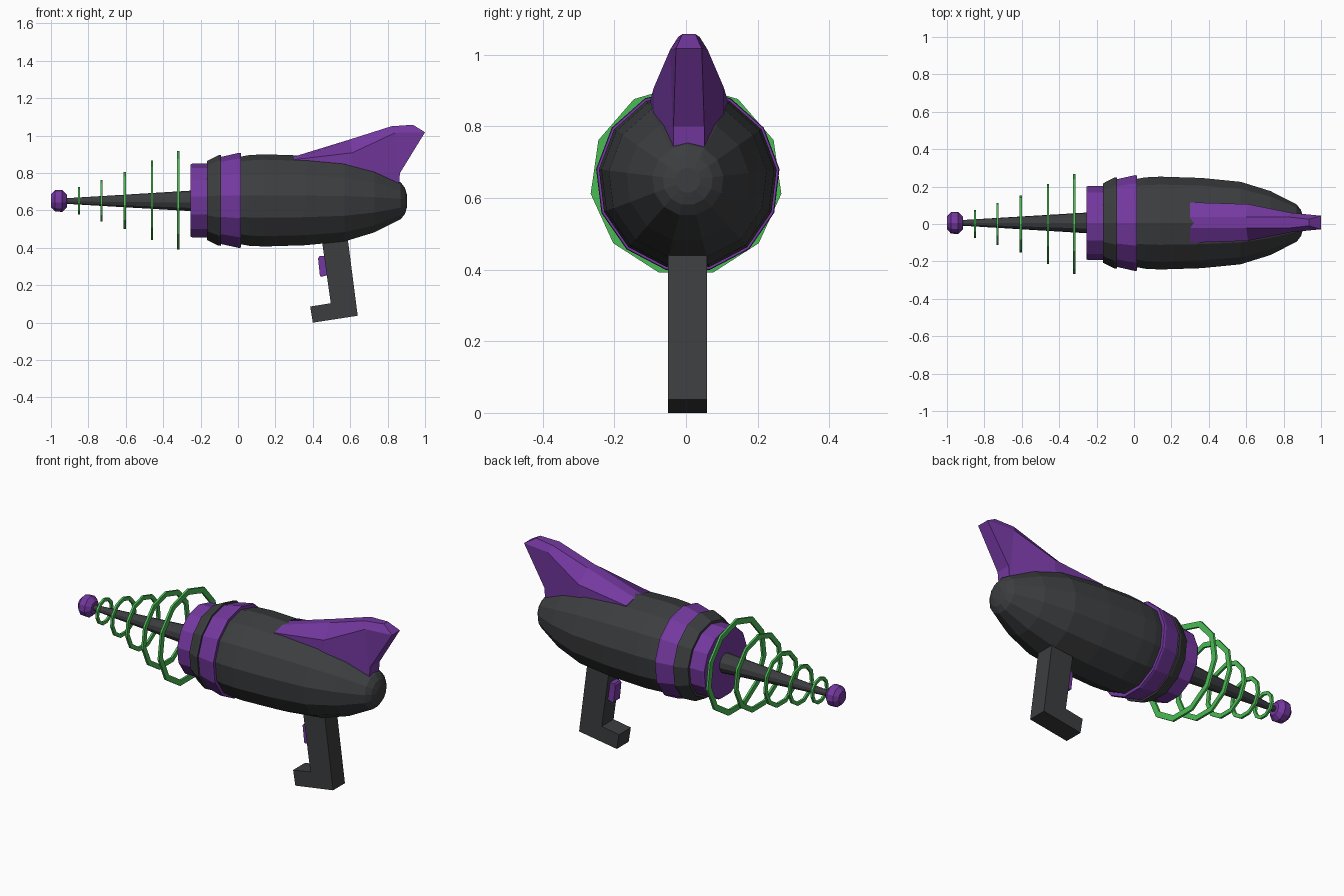
import bpy, bmesh
from math import sin, cos, pi

if "Cube" in bpy.data.objects:
    bpy.data.objects.remove(bpy.data.objects["Cube"])

CY, CZ = 0.005, 0.65          # barrel axis


def material(name, rgb):
    m = bpy.data.materials.new(name)
    m.diffuse_color = (*rgb, 1)
    m.use_nodes = True
    m.node_tree.nodes["Principled BSDF"].inputs["Base Color"].default_value = m.diffuse_color
    return m


GREY = material("dark_grey", (0.045, 0.047, 0.05))
PURPLE = material("purple", (0.175, 0.04, 0.35))
GREEN = material("green", (0.07, 0.5, 0.09))


def make(name, verts, faces, mat):
    me = bpy.data.meshes.new(name)
    me.from_pydata(verts, [], faces)
    bm = bmesh.new()
    bm.from_mesh(me)
    bmesh.ops.recalc_face_normals(bm, faces=bm.faces)
    bm.to_mesh(me)
    bm.free()
    me.materials.append(mat)
    ob = bpy.data.objects.new(name, me)
    bpy.context.collection.objects.link(ob)
    return ob


def lathe(name, profile, sides, mat, closed=False, cy=CY):
    """Revolve (x, radius) points round the barrel axis, one corner on top."""
    verts = [(x, cy + r * sin(2 * pi * k / sides), CZ + r * cos(2 * pi * k / sides))
             for x, r in profile for k in range(sides)]
    n = len(profile)
    faces = []
    for i in range(n if closed else n - 1):
        a, b = i * sides, (i + 1) % n * sides
        for k in range(sides):
            j = (k + 1) % sides
            faces.append((a + k, a + j, b + j, b + k))
    if not closed:
        faces += [tuple(range(sides)), tuple(range((n - 1) * sides, n * sides))]
    return make(name, verts, faces, mat)


def slab(name, outline, y0, y1, mat):
    """Extrude an (x, z) outline across y."""
    n = len(outline)
    verts = [(x, y, z) for y in (y0, y1) for x, z in outline]
    faces = [tuple(range(n)), tuple(range(n, 2 * n))]
    faces += [(i, (i + 1) % n, n + (i + 1) % n, n + i) for i in range(n)]
    return make(name, verts, faces, mat)


# Body and collars
lathe("body", [(0.0, 0.235), (0.06, 0.246), (0.14, 0.25), (0.36, 0.243), (0.57, 0.222),
               (0.73, 0.172), (0.87, 0.1), (0.893, 0.07), (0.903, 0.035)], 13, GREY)
lathe("rear_collar", [(-0.092, 0.236), (0.005, 0.258), (0.017, 0.256), (0.017, 0.22)], 13, PURPLE)
lathe("middle_collar", [(-0.165, 0.214), (-0.105, 0.245), (-0.092, 0.246), (-0.09, 0.22)], 13, GREY)
lathe("front_collar", [(-0.255, 0.195), (-0.245, 0.2), (-0.165, 0.2)], 13, PURPLE)

# Emitter rod and knob
lathe("emitter_rod", [(-0.94, 0.014), (-0.25, 0.056)], 11, GREY, cy=0.006)
lathe("emitter_knob", [(-1.0, 0.035), (-0.978, 0.058), (-0.94, 0.06), (-0.915, 0.035)],
      11, PURPLE, cy=0.006)

# Flat coil rings growing toward the body
for i, (x, r) in enumerate([(-0.85, 0.075), (-0.73, 0.113), (-0.605, 0.155),
                            (-0.46, 0.217), (-0.32, 0.269)]):
    w, t = 0.012 + 0.075 * r, 0.006
    lathe(f"coil_ring_{i + 1}", [(x - t, r), (x + t, r), (x + t, r - w), (x - t, r - w)],
          11, GREEN, closed=True, cy=0.0)

# Tail fin: stations of (top, shoulder, base) points, mirrored across y
stations = [
    [(0.30, 0.03, 0.888), (0.30, 0.108, 0.872), (0.30, 0.108, 0.80)],
    [(0.60, 0.03, 0.98), (0.61, 0.098, 0.908), (0.60, 0.098, 0.76)],
    [(0.82, 0.03, 1.05), (0.84, 0.052, 1.015), (0.86, 0.043, 0.73)],
    [(0.935, 0.018, 1.058), (1.0, 0.036, 1.018), (0.866, 0.043, 0.80)],
]
verts, faces = [], []
for (t, m, b) in stations:
    verts += [(x, 0.008 + s * y, z)
              for s, (x, y, z) in ((-1, b), (-1, m), (-1, t), (1, t), (1, m), (1, b))]
for i in range(3):
    for k in range(6):
        j = (k + 1) % 6
        faces.append((i * 6 + k, i * 6 + j, i * 6 + 6 + j, i * 6 + 6 + k))
faces += [(0, 1, 2, 3, 4, 5), (18, 19, 22, 23), (19, 20, 21, 22)]
make("tail_fin", verts, faces, PURPLE)

# Grip with forward toe, and trigger
slab("grip", [(0.44, 0.50), (0.58, 0.50), (0.64, 0.037), (0.40, 0.0), (0.386, 0.086),
              (0.496, 0.104)], -0.05, 0.058, GREY)
slab("trigger", [(0.428, 0.345), (0.436, 0.355), (0.475, 0.358), (0.485, 0.255),
                 (0.446, 0.245), (0.438, 0.25)], -0.024, 0.032, PURPLE)
